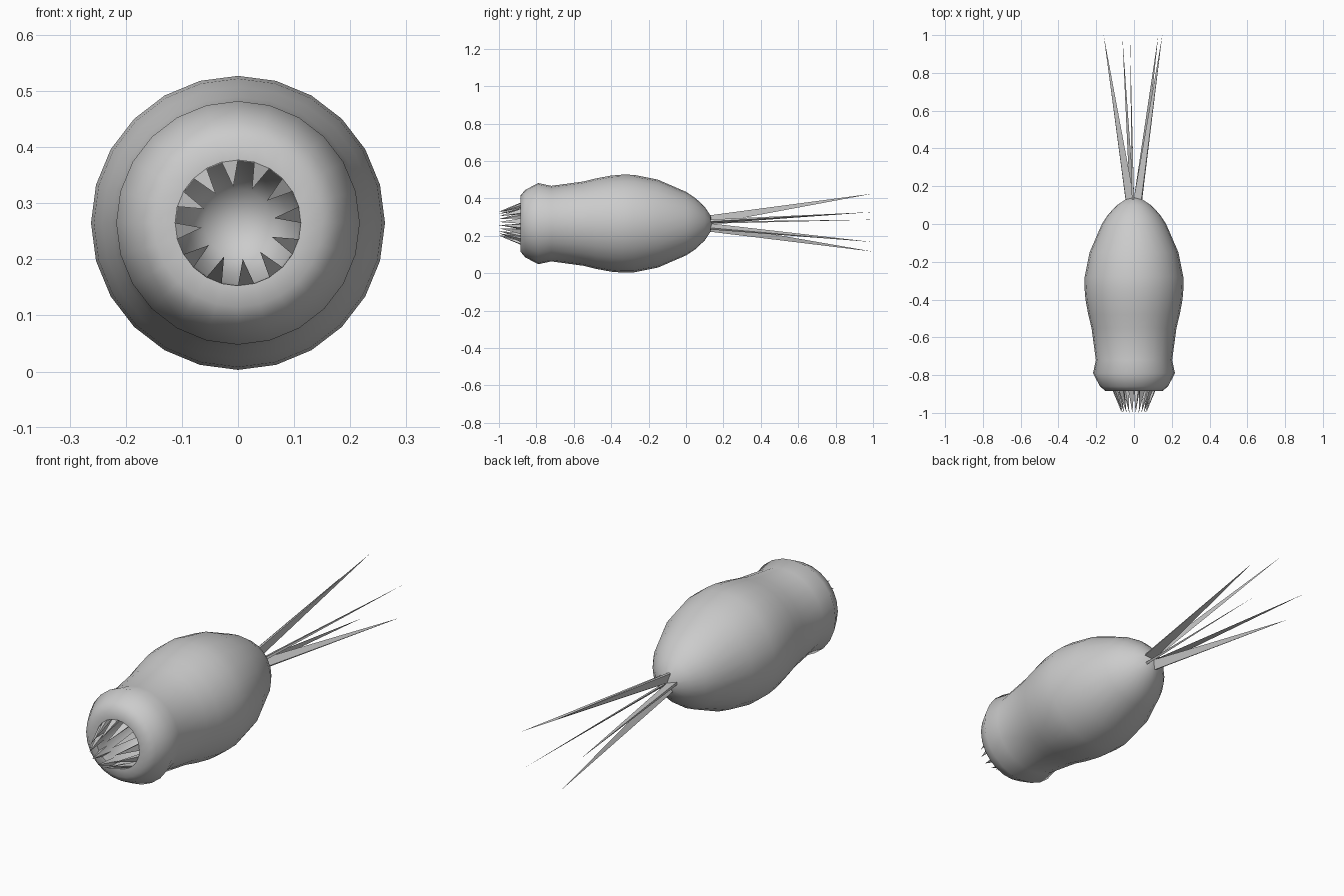
import bpy, bmesh, math

if "Cube" in bpy.data.objects:
    bpy.data.objects.remove(bpy.data.objects["Cube"])

SIDES = 24
CZ = 0.265           # height of the body axis
mat = bpy.data.materials.new("grey")
mat.diffuse_color = (0.6, 0.6, 0.6, 1)
mat.use_nodes = True
mat.node_tree.nodes["Principled BSDF"].inputs["Base Color"].default_value = mat.diffuse_color

# (y, radius) profile: throat -> lip -> body -> tail
profile = [(-0.60, 0.06), (-0.66, 0.09), (-0.75, 0.108), (-0.82, 0.112), (-0.885, 0.112),
           (-0.885, 0.15), (-0.86, 0.18), (-0.79, 0.217), (-0.72, 0.202),
           (-0.55, 0.225), (-0.48, 0.242), (-0.40, 0.257), (-0.34, 0.262),
           (-0.28, 0.261), (-0.15, 0.235), (0.0, 0.17), (0.05, 0.137),
           (0.10, 0.09), (0.13, 0.045)]


def point(y, r, deg):
    a = math.radians(deg)
    return (r * math.cos(a), y, CZ + r * math.sin(a))


bm = bmesh.new()
step = 360 / SIDES
rings = [[bm.verts.new(point(y, r, i * step)) for i in range(SIDES)] for y, r in profile]
throat = bm.verts.new((0, -0.58, CZ))
pole = bm.verts.new((0, 0.14, CZ))


def spike(base, tip):
    """Pull a base polygon out to a single point."""
    apex = bm.verts.new(tip)
    for a, b in zip(base, base[1:] + base[:1]):
        bm.faces.new((a, b, apex))


tail_faces = {1, 6, 11, 16, 21}
for i in range(SIDES):
    j = (i + 1) % SIDES
    mid = (i + 0.5) * step
    bm.faces.new((throat, rings[0][i], rings[0][j]))
    for k in range(len(rings) - 1):
        quad = [rings[k][i], rings[k + 1][i], rings[k + 1][j], rings[k][j]]
        # teeth grow from every other face just inside the lip
        if k == 3 and i % 2 == 0:
            spike(quad, point(-1.0, 0.065, mid))
        else:
            bm.faces.new(quad)
    # five long tail spines grow from the tail cap
    cap = [rings[-1][i], pole, rings[-1][j]]
    if i in tail_faces:
        spike(cap, point(1.0, 0.162, mid))
    else:
        bm.faces.new(cap)

bmesh.ops.recalc_face_normals(bm, faces=bm.faces)
mesh = bpy.data.meshes.new("spined_body")
bm.to_mesh(mesh)
bm.free()
body = bpy.data.objects.new("spined_body", mesh)
bpy.context.collection.objects.link(body)
mesh.materials.append(mat)

# smooth skin, crisp spikes
bpy.context.view_layer.objects.active = body
body.select_set(True)
bpy.ops.object.shade_smooth_by_angle(angle=math.radians(50))
